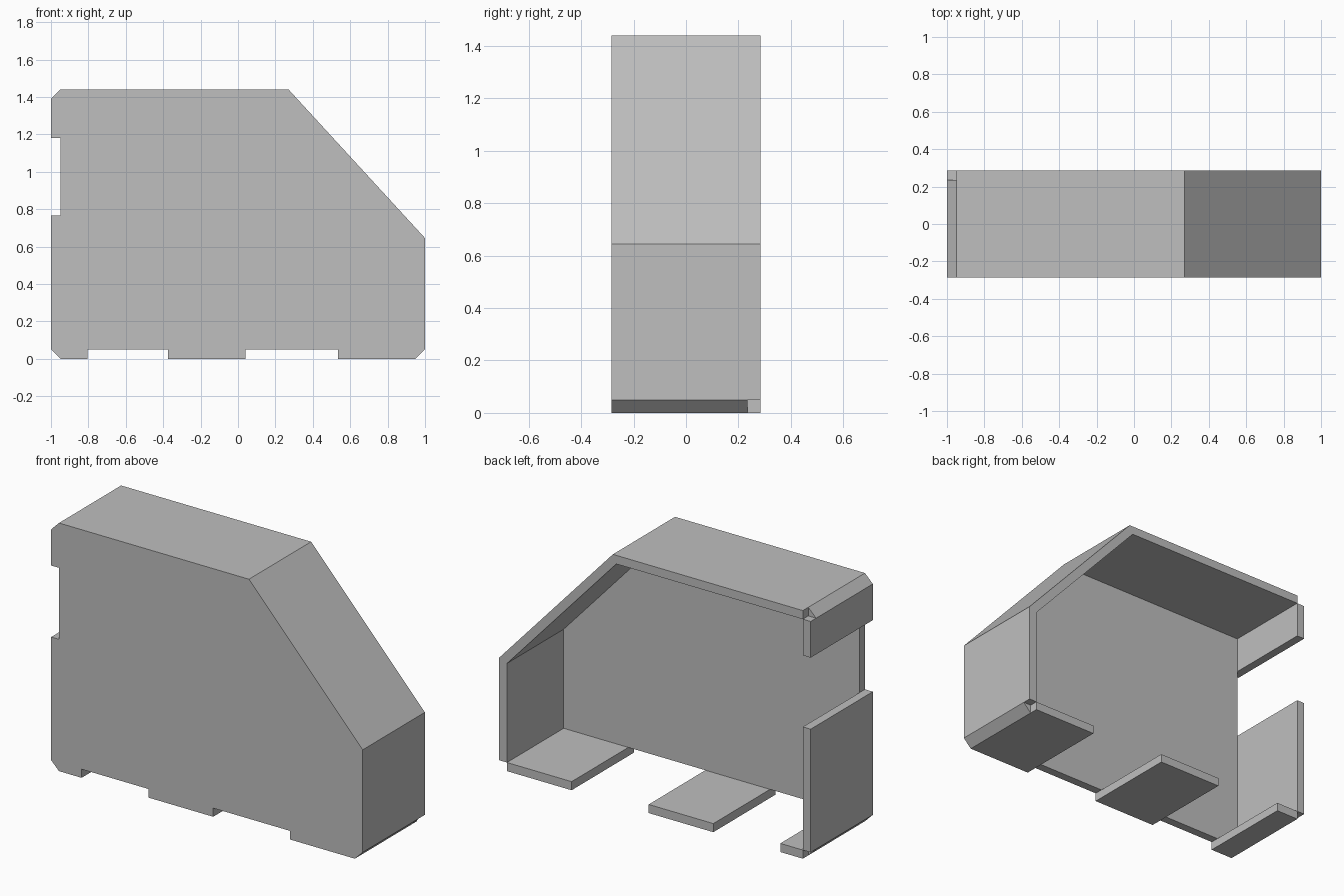
import bpy
import bmesh

default = bpy.data.objects.get("Cube")
if default:
    bpy.data.objects.remove(default, do_unlink=True)

T = 0.05            # sheet thickness
D = 0.285           # half depth
H = 1.44            # height
FAR = 0.2           # overshoot of the cutters

grey = bpy.data.materials.new("plain grey")
grey.use_nodes = True
colour = (0.52, 0.52, 0.52, 1)
grey.diffuse_color = colour
grey.node_tree.nodes["Principled BSDF"].inputs["Base Color"].default_value = colour


def prism(name, outline, y0, y1):
    """Extrude an (x, z) outline from y0 to y1."""
    bm = bmesh.new()
    face = bm.faces.new([bm.verts.new((x, y0, z)) for x, z in outline])
    new = bmesh.ops.extrude_face_region(bm, geom=[face])["geom"]
    verts = [v for v in new if isinstance(v, bmesh.types.BMVert)]
    bmesh.ops.translate(bm, verts=verts, vec=(0, y1 - y0, 0))
    bmesh.ops.recalc_face_normals(bm, faces=bm.faces)
    mesh = bpy.data.meshes.new(name)
    bm.to_mesh(mesh)
    bm.free()
    mesh.materials.append(grey)
    obj = bpy.data.objects.new(name, mesh)
    bpy.context.scene.collection.objects.link(obj)
    return obj


def rect(x0, x1, z0, z1):
    return [(x0, z0), (x1, z0), (x1, z1), (x0, z1)]


def cut(target, cutter):
    """Subtract the cutter, then remove it."""
    mod = target.modifiers.new("cut", "BOOLEAN")
    mod.operation = "DIFFERENCE"
    mod.solver = "EXACT"
    mod.object = cutter
    bpy.context.view_layer.update()
    deps = bpy.context.evaluated_depsgraph_get()
    mesh = bpy.data.meshes.new_from_object(target.evaluated_get(deps))
    target.modifiers.clear()
    target.data = mesh
    bpy.data.objects.remove(cutter, do_unlink=True)


# Outer body with chamfered corners and a sloping front edge
cover = prism("cover_shell", [
    (-1 + T, 0), (1 - T, 0), (1, T), (1, 0.645), (0.27, H),
    (-1 + T, H), (-1, H - T), (-1, T)], -D, D)

# Hollow interior, open at the back
cut(cover, prism("cavity_cutter", [
    (-1 + T, T), (1 - T, T), (1 - T, 0.625), (0.248, H - T),
    (-1 + T, H - T)], -D + T, D + FAR))

# Gaps between the bottom flanges
for x0, x1 in ((-0.805, -0.375), (0.04, 0.535)):
    cut(cover, prism("floor_gap_cutter", rect(x0, x1, -FAR, T), -D - FAR, D + FAR))

# Gap in the side wall
cut(cover, prism("side_gap_cutter", rect(-1 - FAR, -1 + T, 0.765, 1.18), -D - FAR, D + FAR))

# Relief notches at the back of the chamfered corners
for x0, x1, z0, z1 in ((-1 - FAR, -1 + T, -FAR, T),
                       (1 - T, 1 + FAR, -FAR, T),
                       (-1 - FAR, -1 + T, H - T, H + FAR)):
    cut(cover, prism("corner_cutter", rect(x0, x1, z0, z1), D - T, D + FAR))
